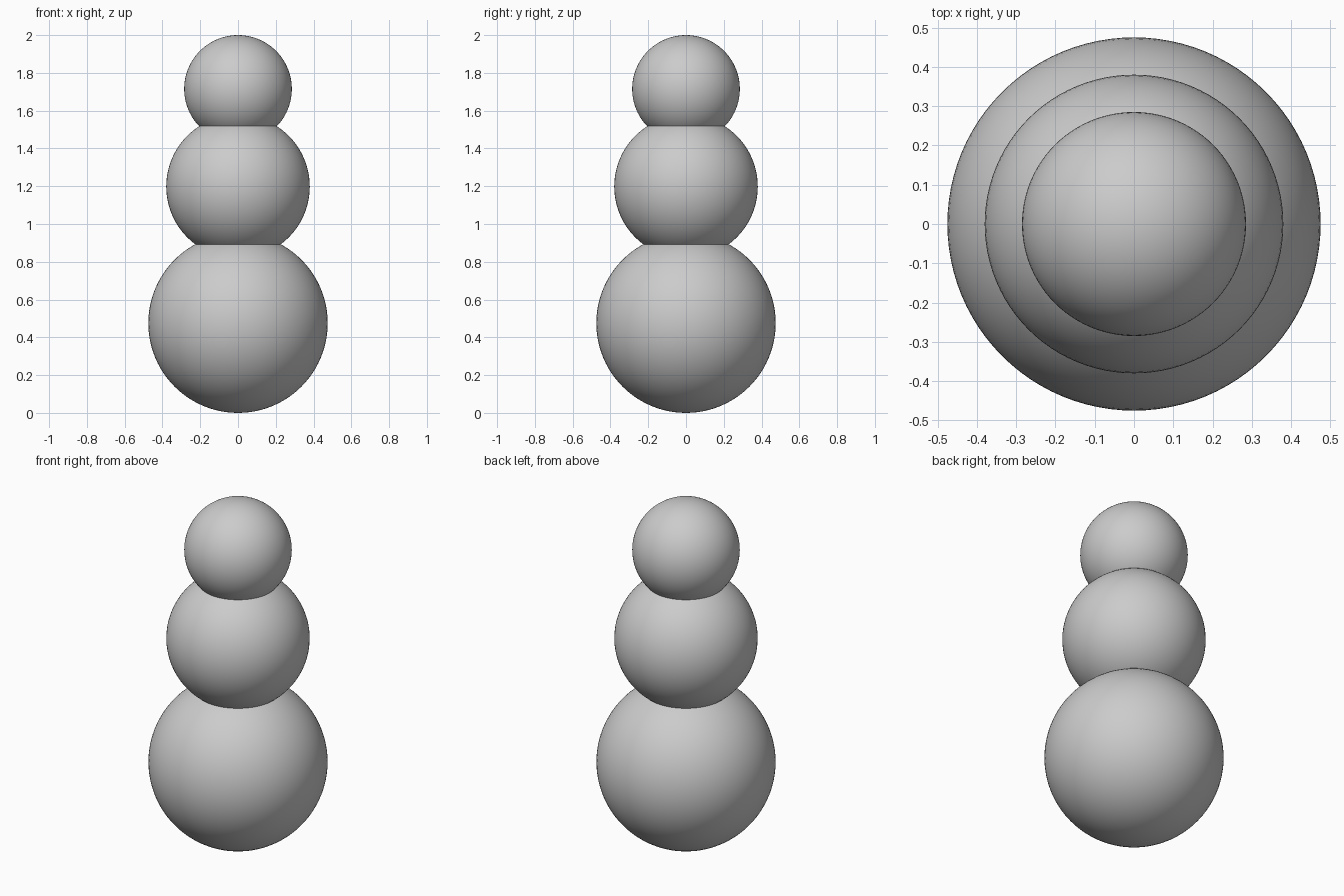
import bpy

if "Cube" in bpy.data.objects:
    bpy.data.objects.remove(bpy.data.objects["Cube"])

# Three stacked, overlapping balls: name, radius, centre height
PARTS = [
    ("bottom_ball", 0.475, 0.475),
    ("middle_ball", 0.38, 1.198),
    ("head_ball", 0.285, 1.715),
]

for name, radius, z in PARTS:
    bpy.ops.mesh.primitive_uv_sphere_add(segments=96, ring_count=48,
                                         radius=radius, location=(0, 0, z))
    ball = bpy.context.object
    ball.name = name
    bpy.ops.object.shade_smooth()
